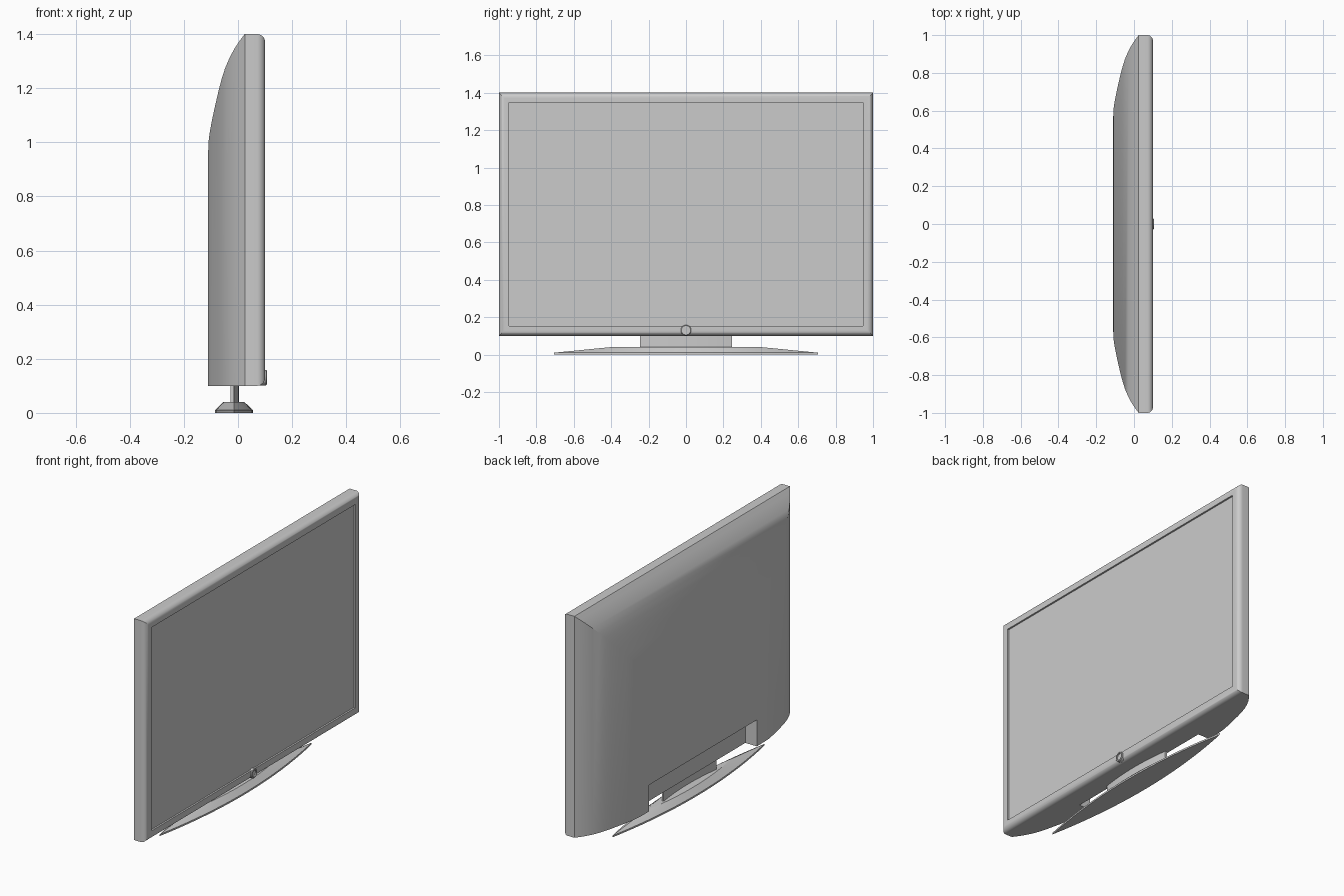
import bpy, bmesh, math

if "Cube" in bpy.data.objects:
    bpy.data.objects.remove(bpy.data.objects["Cube"])

GREY = (0.6, 0.6, 0.6, 1)
mat = bpy.data.materials.new("light grey")
mat.use_nodes = True
mat.diffuse_color = GREY
mat.node_tree.nodes["Principled BSDF"].inputs["Base Color"].default_value = GREY


def loft(name, rings):
    """Closed skin through rings of equal point count, capped at both ends."""
    bm = bmesh.new()
    loops = [[bm.verts.new(p) for p in ring] for ring in rings]
    n = len(loops[0])
    for a, b in zip(loops, loops[1:]):
        for i in range(n):
            j = (i + 1) % n
            bm.faces.new((a[i], a[j], b[j], b[i]))
    bm.faces.new(loops[0][::-1])
    bm.faces.new(loops[-1])
    bmesh.ops.recalc_face_normals(bm, faces=bm.faces)
    mesh = bpy.data.meshes.new(name)
    bm.to_mesh(mesh)
    bm.free()
    mesh.materials.append(mat)
    ob = bpy.data.objects.new(name, mesh)
    bpy.context.collection.objects.link(ob)
    return ob


def activate(ob):
    bpy.ops.object.select_all(action='DESELECT')
    ob.select_set(True)
    bpy.context.view_layer.objects.active = ob


def smooth(ob, angle=30):
    activate(ob)
    bpy.ops.object.shade_smooth_by_angle(angle=math.radians(angle))


def panel_ring(x, inset, bottom_inset):
    """Upright rectangle across the set, drawn in from its outer edges."""
    y, low, high = 1 - inset, 0.1 + bottom_inset, 1.4 - inset
    return [(x, -y, low), (x, y, low), (x, y, high), (x, -y, high)]


# front frame: rounded front edges and a shallow recessed screen
R = 0.03
frame = [(0.025, 0)]
for k in range(9):
    a = math.pi / 2 * k / 8
    frame.append((0.1 - R + R * math.sin(a), R - R * math.cos(a)))
frame += [(0.1, 0.053), (0.09, 0.053)]
smooth(loft("screen_frame", [panel_ring(x, d, d) for x, d in frame]))

# back cover: curved in at the top and sides, straight at the bottom
cover = [(0.025, 0), (0.006, 0.025), (-0.012, 0.052), (-0.031, 0.087),
         (-0.048, 0.127), (-0.06, 0.165), (-0.071, 0.206), (-0.083, 0.258),
         (-0.094, 0.308), (-0.103, 0.355), (-0.108, 0.39), (-0.11, 0.43)]
back = loft("back_cover", [panel_ring(x, d, 0) for x, d in cover])

# connector notch at the bottom of the back
cutter = loft("notch_cutter", [[(x, -0.5, 0.0), (x, 0.5, 0.0), (x, 0.5, 0.255), (x, -0.5, 0.255)]
                               for x in (-0.2, -0.035)])
cutter.hide_render = True
cut = back.modifiers.new("notch", 'BOOLEAN')
cut.operation = 'DIFFERENCE'
cut.solver = 'EXACT'
cut.object = cutter
activate(back)
bpy.ops.object.modifier_apply(modifier=cut.name)
bpy.data.objects.remove(cutter)
smooth(back)


# power button: a short ring with a sunken centre
def circle(x, r, n=32):
    return [(x, r * math.cos(math.tau * i / n), 0.13 + r * math.sin(math.tau * i / n))
            for i in range(n)]


smooth(loft("power_button", [circle(x, r) for x, r in
                             ((0.08, 0.028), (0.104, 0.028), (0.107, 0.025),
                              (0.107, 0.019), (0.1, 0.019))]))


# stand foot: lens-shaped plate with bevelled top
MID = -0.015


def lens(z, length, width, n=20):
    ts = [-1 + 2 * i / n for i in range(n + 1)]
    near = [(MID + width * (1 - t * t), length * t, z) for t in ts]
    far = [(MID - width * (1 - t * t), length * t, z) for t in reversed(ts[1:-1])]
    return near + far


smooth(loft("stand_foot", [lens(0, 0.705, 0.07), lens(0.01, 0.705, 0.07),
                           lens(0.04, 0.4, 0.039)]), 25)


# stand neck: thin plate bowed toward the screen side
def neck_ring(z, n=16):
    ts = [-1 + 2 * i / n for i in range(n + 1)]
    front = [(0.003 - 0.018 * t * t, 0.245 * t, z) for t in ts]
    return front + [(x - 0.012, y, z) for x, y, _ in reversed(front)]


smooth(loft("stand_neck", [neck_ring(0.035), neck_ring(0.12)]))
